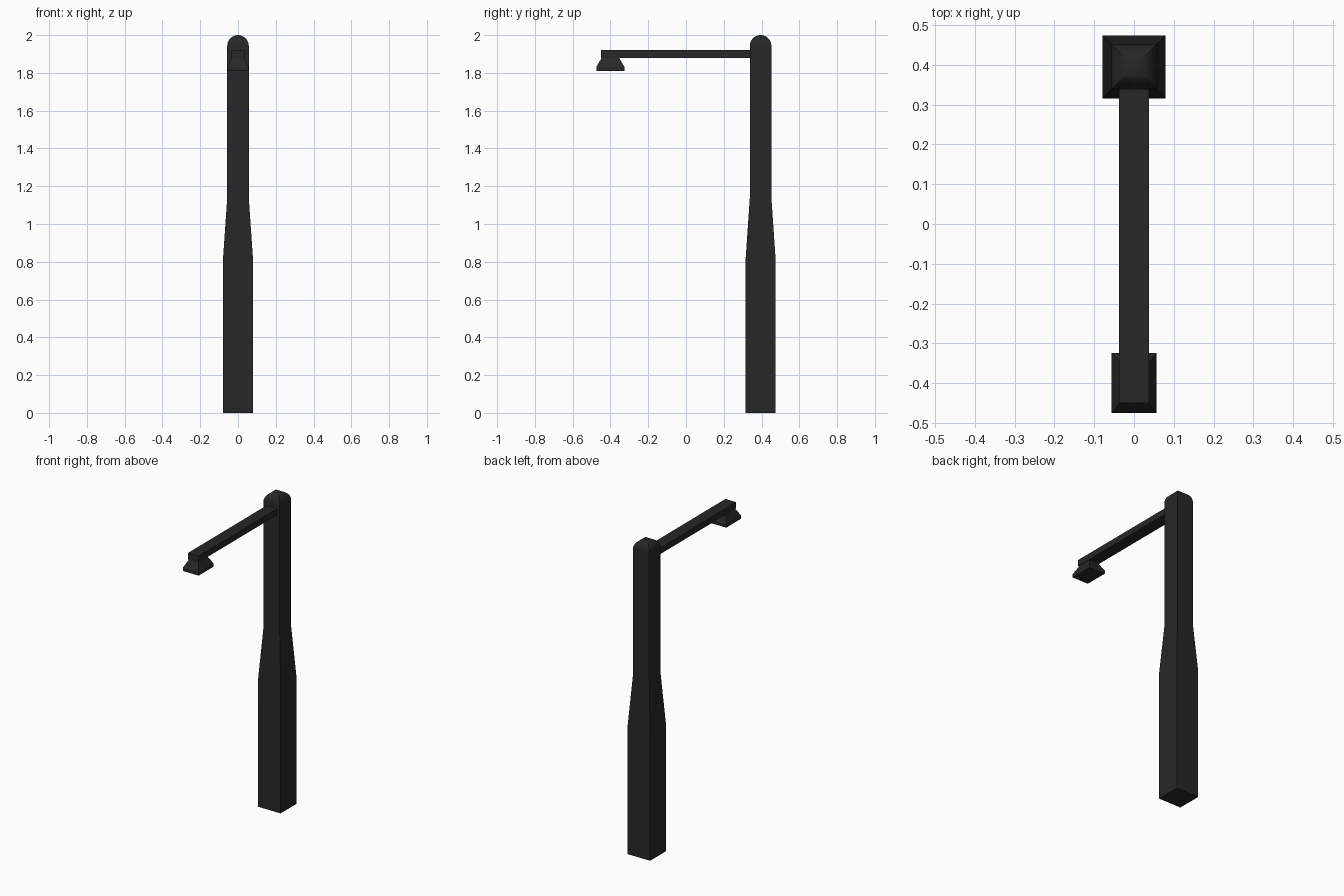
import bpy, bmesh, math

if "Cube" in bpy.data.objects:
    bpy.data.objects.remove(bpy.data.objects["Cube"])

mat = bpy.data.materials.new("dark_metal")
mat.diffuse_color = (0.02, 0.02, 0.02, 1)
mat.use_nodes = True
mat.node_tree.nodes["Principled BSDF"].inputs["Base Color"].default_value = mat.diffuse_color


def square_loft(name, cy, sections, smooth=False):
    """Stack rectangular rings (z, half_x, half_y) into a closed solid."""
    bm = bmesh.new()
    rings = []
    for z, hx, hy in sections:
        rings.append([bm.verts.new((sx * hx, cy + sy * hy, z))
                      for sx, sy in ((-1, -1), (1, -1), (1, 1), (-1, 1))])
    for a, b in zip(rings, rings[1:]):
        for i in range(4):
            j = (i + 1) % 4
            bm.faces.new((a[i], a[j], b[j], b[i]))
    bm.faces.new(rings[0][::-1])
    bm.faces.new(rings[-1])
    mesh = bpy.data.meshes.new(name)
    bm.to_mesh(mesh)
    bm.free()
    mesh.materials.append(mat)
    obj = bpy.data.objects.new(name, mesh)
    bpy.context.collection.objects.link(obj)
    if smooth:
        bpy.ops.object.select_all(action='DESELECT')
        obj.select_set(True)
        bpy.context.view_layer.objects.active = obj
        bpy.ops.object.shade_smooth_by_angle(angle=math.radians(30))
    return obj


# Post: wide square base, taper, slim shaft and rounded cap
LOW, R = 0.079, 0.057
post = [(0, LOW, LOW), (0.82, LOW, LOW), (1.14, R, R)]
STEPS = 10
for i in range(STEPS):
    a = math.radians(87) * i / (STEPS - 1)
    h = R * math.cos(a)
    post.append((2 - R + R * math.sin(a), h, h))
square_loft("post", 0.395, post, smooth=True)

# Horizontal arm, running slightly into the post
square_loft("arm", -0.045, [(1.88, 0.0375, 0.405), (1.92, 0.0375, 0.405)])

# Lamp head: short neck, flared shade and straight rim
square_loft("lamp_head", -0.4, [(1.81, 0.056, 0.075), (1.831, 0.056, 0.075),
                                (1.876, 0.034, 0.048), (1.89, 0.034, 0.048)])
